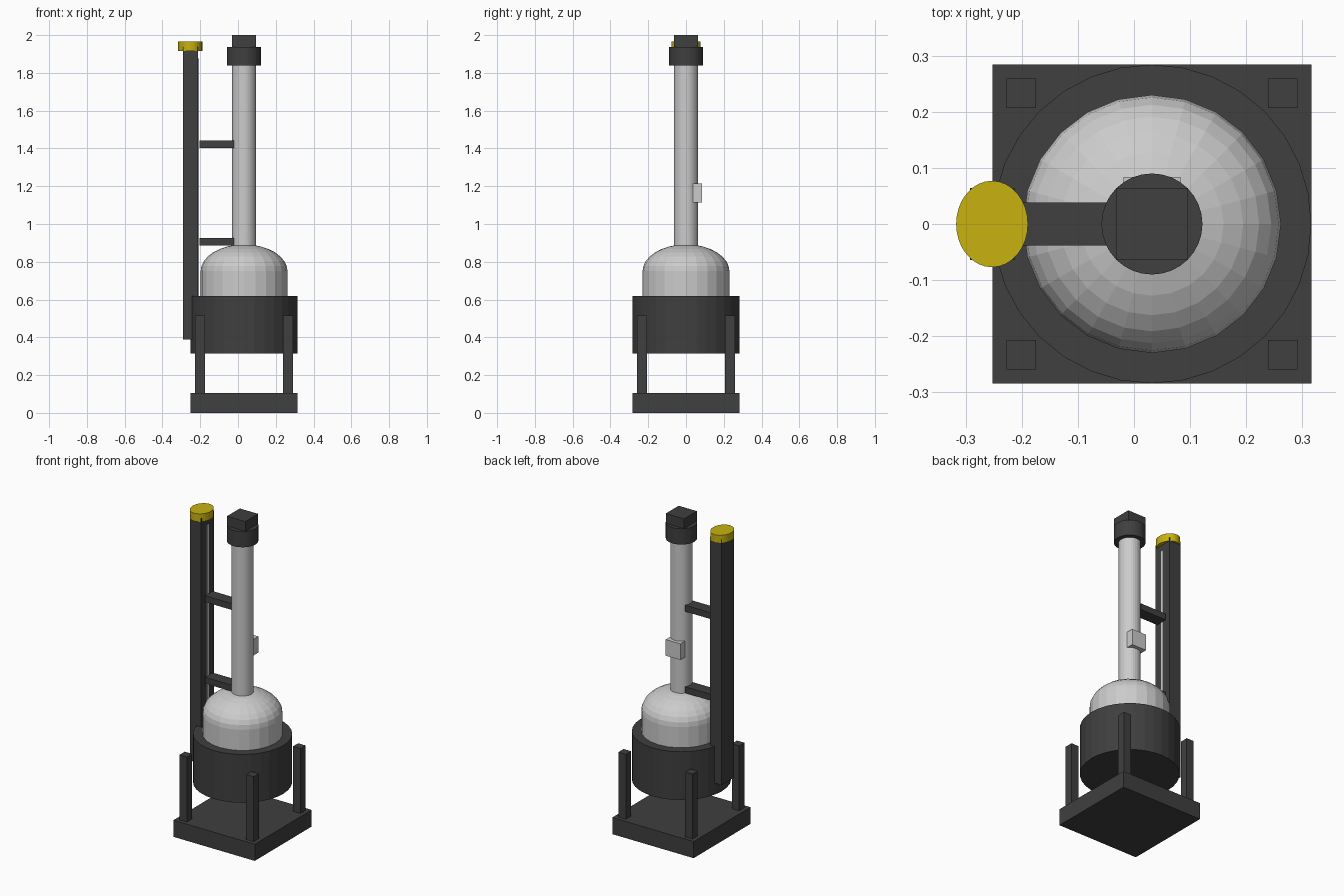
import bpy, bmesh, math
from mathutils import Matrix

if "Cube" in bpy.data.objects:
    bpy.data.objects.remove(bpy.data.objects["Cube"])

CX = 0.032  # axis of the tank assembly


def material(name, rgb):
    m = bpy.data.materials.new(name)
    m.diffuse_color = (*rgb, 1)
    m.use_nodes = True
    m.node_tree.nodes["Principled BSDF"].inputs["Base Color"].default_value = m.diffuse_color
    return m


DARK = material("dark_grey", (0.05, 0.05, 0.05))
YELLOW = material("yellow", (0.58, 0.45, 0.005))


def finish(name, bm, mat):
    me = bpy.data.meshes.new(name)
    bm.to_mesh(me)
    bm.free()
    ob = bpy.data.objects.new(name, me)
    bpy.context.collection.objects.link(ob)
    if mat:
        me.materials.append(mat)
    return ob


def box(name, x, y, z, mat=None):
    """Box from (min, max) ranges."""
    bm = bmesh.new()
    r = (x, y, z)
    mid = [(a + b) / 2 for a, b in r]
    size = [b - a for a, b in r]
    bmesh.ops.create_cube(bm, size=1, matrix=Matrix.Translation(mid) @ Matrix.Diagonal((*size, 1)))
    return finish(name, bm, mat)


def cylinder(name, cx, rx, ry, z, mat=None, sides=32):
    bm = bmesh.new()
    m = Matrix.Translation((cx, 0, (z[0] + z[1]) / 2)) @ Matrix.Diagonal((rx, ry, z[1] - z[0], 1))
    bmesh.ops.create_cone(bm, cap_ends=True, segments=sides, radius1=1, radius2=1, depth=1, matrix=m)
    return finish(name, bm, mat)


def lathe(name, cx, profile, sides, mat=None):
    bm = bmesh.new()
    vs = [bm.verts.new((cx + r, 0, z)) for r, z in profile]
    es = [bm.edges.new(p) for p in zip(vs, vs[1:])]
    bmesh.ops.spin(bm, geom=vs + es, cent=(cx, 0, 0), axis=(0, 0, 1),
                   angle=2 * math.pi, steps=sides, use_duplicate=False)
    bmesh.ops.remove_doubles(bm, verts=bm.verts, dist=1e-5)
    bmesh.ops.recalc_face_normals(bm, faces=bm.faces)
    return finish(name, bm, mat)


# Base plate and four legs
box("base_plate", (CX - 0.284, CX + 0.284), (-0.284, 0.284), (0, 0.105), DARK)
for sx in (-1, 1):
    for sy in (-1, 1):
        x, y = CX + sx * 0.233, sy * 0.233
        box("leg", (x - 0.026, x + 0.026), (y - 0.026, y + 0.026), (0.105, 0.515), DARK)

# Tank collar and domed vessel
cylinder("collar", CX, 0.284, 0.284, (0.315, 0.62), DARK)
dome = [(0, 0.6), (0.23, 0.6)]
dome += [(0.23 * math.cos(a), 0.75 + 0.142 * math.sin(a))
         for a in (i * math.pi / 16 for i in range(8))]
dome.append((0, 0.892))
lathe("domed_vessel", CX, dome, 24)

# Column with its head
cylinder("column", CX, 0.063, 0.063, (0.85, 1.85))
cylinder("column_head", CX, 0.09, 0.09, (1.838, 1.938), DARK)
box("top_block", (CX - 0.064, CX + 0.064), (-0.064, 0.064), (1.93, 2.0), DARK)
box("control_box", (CX - 0.051, CX + 0.051), (0.035, 0.084), (1.113, 1.215))

# Side mast, light strip, cap and brackets
box("mast", (-0.292, -0.212), (-0.064, 0.064), (0.388, 1.937), DARK)
box("mast_strip", (-0.218, -0.207), (-0.010, 0.010), (0.43, 1.875))
cylinder("mast_cap", -0.253, 0.064, 0.077, (1.915, 1.965), YELLOW)
for z in (0.887, 1.402):
    box("bracket", (-0.204, -0.02), (-0.038, 0.038), (z, z + 0.04), DARK)
